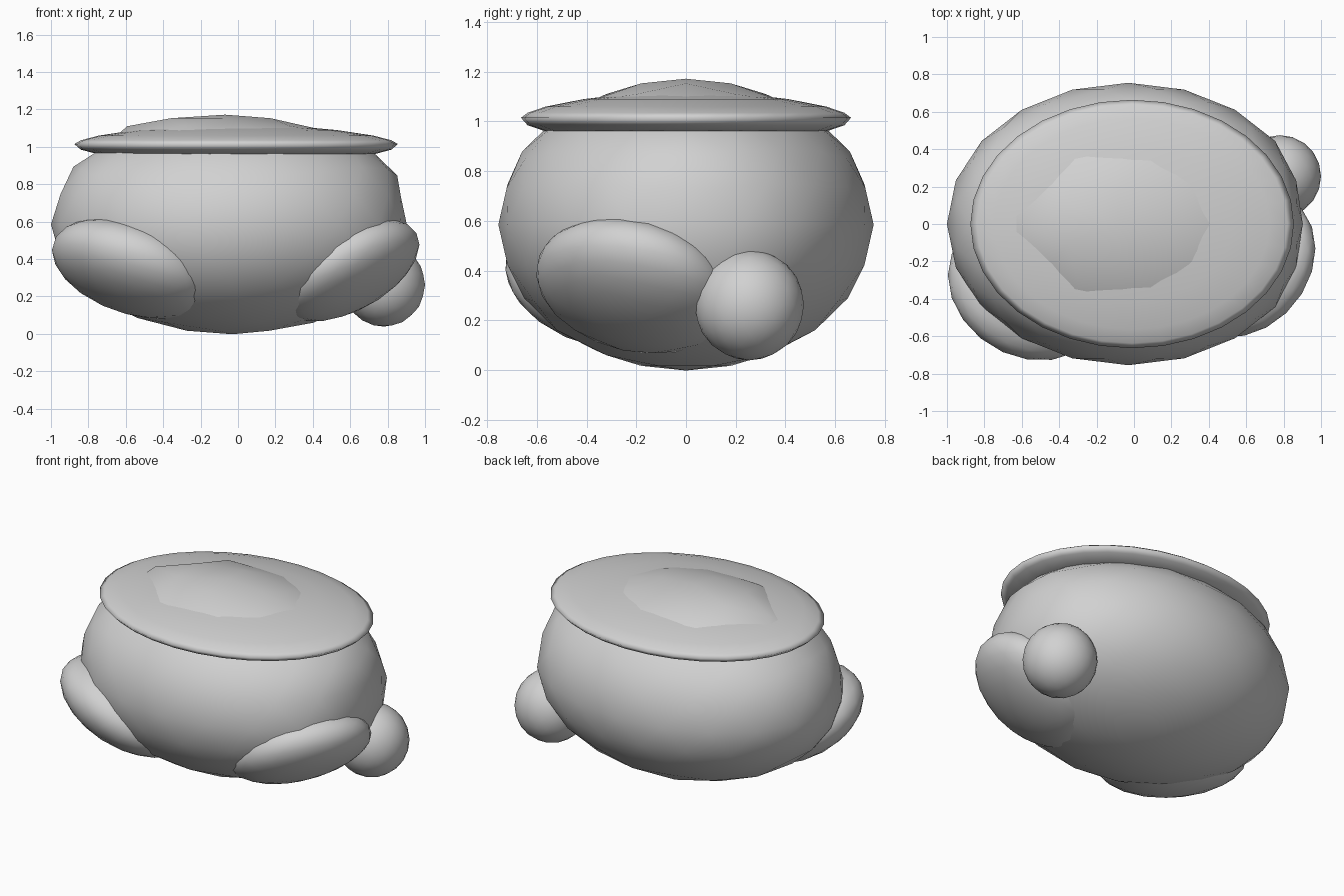
import bpy, bmesh, math
from mathutils import Vector

if "Cube" in bpy.data.objects:
    bpy.data.objects.remove(bpy.data.objects["Cube"])

stone = bpy.data.materials.new("stone grey")
stone.diffuse_color = (0.64, 0.64, 0.64, 1)
stone.use_nodes = True
stone.node_tree.nodes["Principled BSDF"].inputs["Base Color"].default_value = stone.diffuse_color


def finish(ob, name):
    ob.name = name
    ob.data.materials.append(stone)
    for p in ob.data.polygons:
        p.use_smooth = True
    return ob


def rock(name, centre, extents, xy=0.0, xz=0.0, yz=0.0):
    """Ellipsoid filling the given half extents, leaning by three skew factors."""
    bpy.ops.mesh.primitive_ico_sphere_add(subdivisions=3, radius=1, location=centre)
    ob = bpy.context.object
    b = math.sqrt(1 - xy * xy)
    c = (yz - xy * xz) / b
    d = math.sqrt(1 - xz * xz - c * c)
    for v in ob.data.vertices:
        x, y, z = v.co
        v.co = (extents[0] * x, extents[1] * (xy * x + b * y),
                extents[2] * (xz * x + c * y + d * z))
    return finish(ob, name)


# Main boulder: coarse ellipsoid whose crown pokes through the slab
body = rock("main_boulder", (-0.03, 0, 0.585), (0.97, 0.755, 0.587))
for v in body.data.vertices:
    if v.co.x > 0.82:                        # flattened right side
        v.co.x = 0.82 + (v.co.x - 0.82) * 0.75
    if 0.2 < v.co.z < 0.45:                  # fuller shoulders
        v.co.x *= 1.03
        v.co.y *= 1.01
    if v.co.z > 0.5:                         # crown leans to the left
        v.co.x -= 0.13 if v.co.x < 0.1 and v.co.z < 0.585 else 0.04

# Leaning boulders around the foot
rock("left_boulder", (-0.57, -0.34, 0.35), (0.425, 0.39, 0.27), xy=-0.17, xz=-0.36, yz=-0.25)
rock("right_boulder", (0.59, -0.21, 0.34), (0.38, 0.395, 0.275), xy=0.2, xz=0.5, yz=-0.2)
rock("small_boulder", (0.78, 0.255, 0.262), (0.22, 0.22, 0.223))

# Slab on top: lathed oval profile (radius fraction, height)
profile = [(0.0, 0.945), (0.6, 0.945), (0.86, 0.962), (0.96, 0.985), (1.0, 1.015),
           (0.96, 1.035), (0.85, 1.06), (0.62, 1.09), (0.3, 1.115), (0.0, 1.125)]
N = 32
bm = bmesh.new()
rings = []
for f, z in profile:
    if f == 0:
        rings.append([bm.verts.new((-0.01, 0, z))] * N)
    else:
        rings.append([bm.verts.new((-0.01 + 0.865 * f * math.cos(2 * math.pi * i / N),
                                    0.664 * f * math.sin(2 * math.pi * i / N), z)) for i in range(N)])
for a, b in zip(rings, rings[1:]):
    for i in range(N):
        j = (i + 1) % N
        bm.faces.new(list(dict.fromkeys((a[i], a[j], b[j], b[i]))))
bmesh.ops.recalc_face_normals(bm, faces=bm.faces)
mesh = bpy.data.meshes.new("top_slab")
bm.to_mesh(mesh)
bm.free()
slab = bpy.data.objects.new("top_slab", mesh)
bpy.context.collection.objects.link(slab)
finish(slab, "top_slab")
